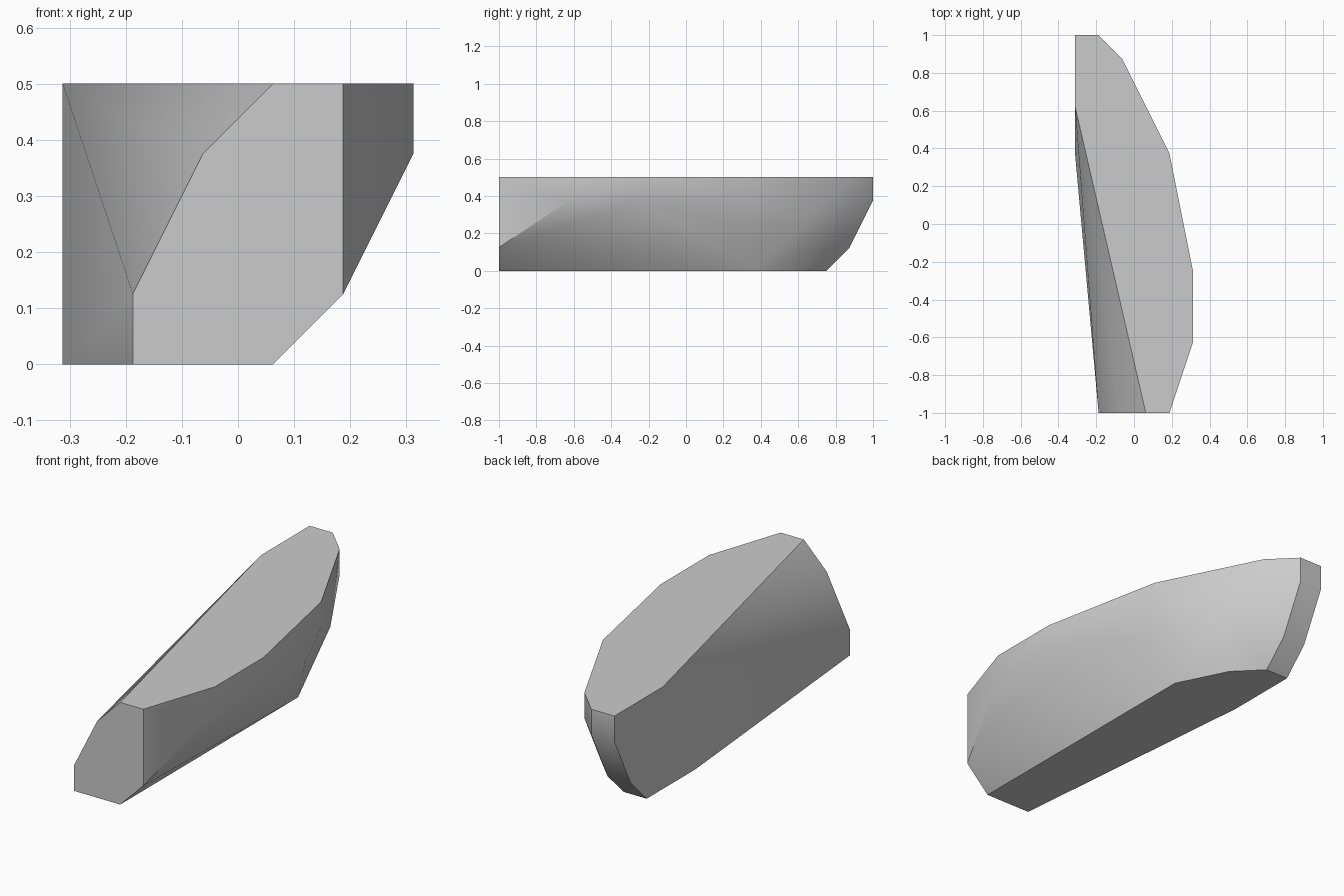
import bpy
import bmesh
import math

cube = bpy.data.objects.get("Cube")
if cube:
    bpy.data.objects.remove(cube, do_unlink=True)

GRID = 1 / 8  # every corner sits on this modelling grid


def make_material(name, colour):
    material = bpy.data.materials.new(name)
    material.use_nodes = True
    material.diffuse_color = colour
    shader = material.node_tree.nodes["Principled BSDF"]
    shader.inputs["Base Color"].default_value = colour
    return material


# Corner points (y, z) of each lengthwise slice, from the -x side to the +x side
slices = [
    [(8, 4), (8, 3), (7, 1), (6, 0), (3, 0), (5, 4)],
    [(8, 4), (8, 3), (7, 1), (6, 0), (-8, 0), (-8, 1)],
    [(7, 4), (7, 3), (6, 1), (5, 0), (-8, 3)],
    [(5, 4), (5, 2), (3, 0), (-8, 0), (-8, 4)],
    [(3, 4), (3, 3), (2, 2), (-8, 1), (-8, 4)],
    [(-2, 4), (-2, 3), (-5, 3), (-5, 4)],
]

# Skin the slices with a convex shell
bm = bmesh.new()
middle = (len(slices) - 1) / 2
for index, corners in enumerate(slices):
    for y, z in corners:
        bm.verts.new(((index - middle) * GRID, y * GRID, z * GRID))
hull = bmesh.ops.convex_hull(bm, input=bm.verts[:])
spare = {v for v in bm.verts if not v.link_faces}
bmesh.ops.delete(bm, geom=list(spare), context="VERTS")

# Merge coplanar triangles into clean flat faces
bmesh.ops.dissolve_limit(bm, angle_limit=math.radians(0.5),
                         verts=bm.verts[:], edges=bm.edges[:])
bmesh.ops.recalc_face_normals(bm, faces=bm.faces[:])

mesh = bpy.data.meshes.new("faceted_block")
bm.to_mesh(mesh)
bm.free()
mesh.materials.append(make_material("plain grey", (0.6, 0.6, 0.6, 1)))
block = bpy.data.objects.new("faceted_block", mesh)
bpy.context.collection.objects.link(block)

# Soft shading on shallow edges, crisp on the main corners
bpy.ops.object.select_all(action="DESELECT")
block.select_set(True)
bpy.context.view_layer.objects.active = block
bpy.ops.object.shade_smooth_by_angle(angle=math.radians(30))
